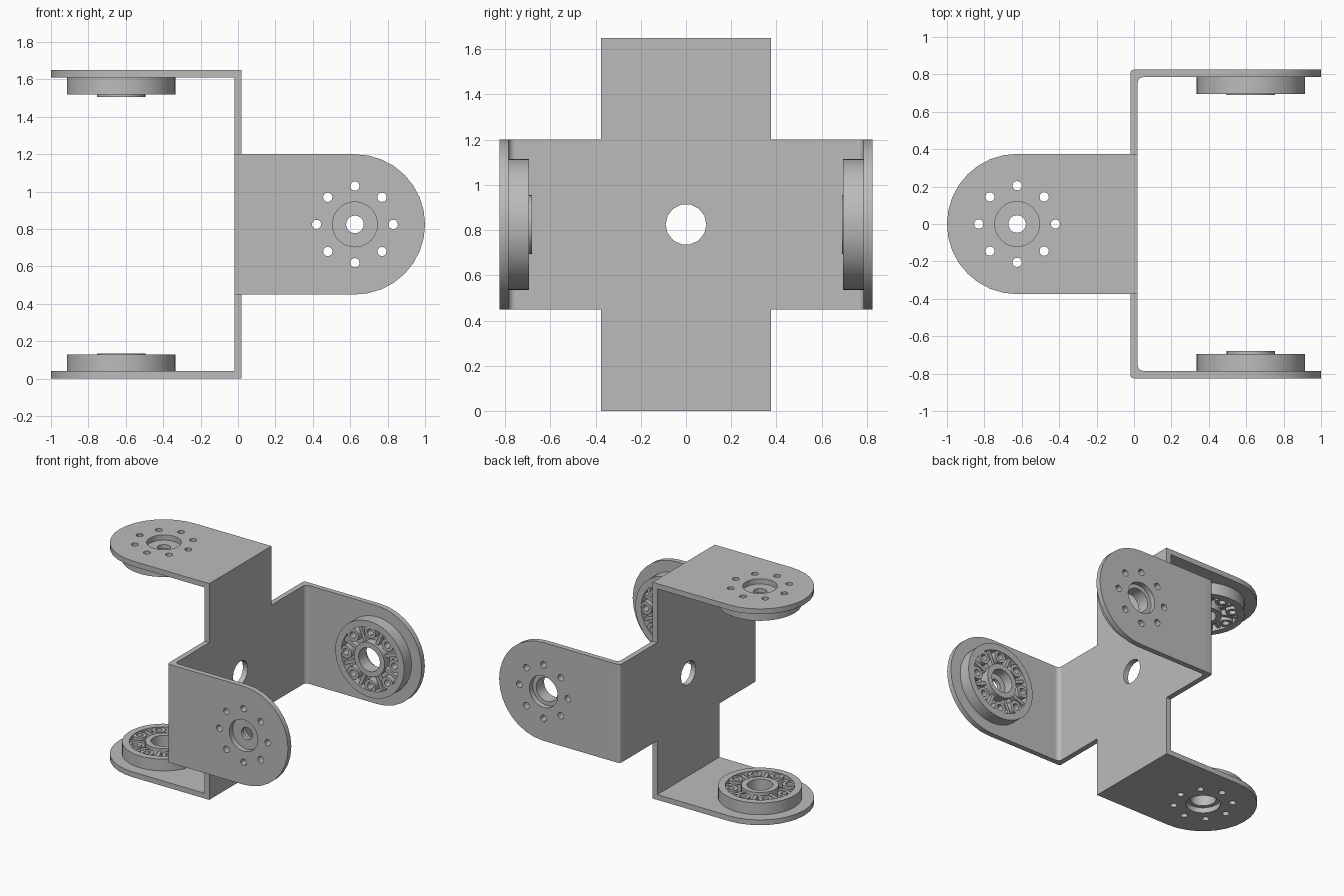
import bpy
import math
from mathutils import Matrix, Vector

old = bpy.data.objects.get("Cube")
if old:
    bpy.data.objects.remove(old, do_unlink=True)

grey = bpy.data.materials.new("plain_grey")
grey.use_nodes = True
GREY = (0.5, 0.5, 0.5, 1)
grey.diffuse_color = GREY
grey.node_tree.nodes["Principled BSDF"].inputs["Base Color"].default_value = GREY

HALF = 0.825     # half of the bracket span
WIDE = 0.375     # half width of every arm
T = 0.04         # sheet thickness
REACH = 0.625    # pivot distance from the plate


def arc(x, y, r, start=0, end=360, n=32):
    """Points along an arc; a full turn leaves out the repeated point."""
    full = abs(end - start) == 360
    steps = n if full else n + 1
    angles = [math.radians(start + (end - start) * i / n) for i in range(steps)]
    return [(x + r * math.cos(a), y + r * math.sin(a)) for a in angles]


def frame(origin, x, y):
    """Placement matrix from an origin and two axes."""
    x, y = Vector(x), Vector(y)
    m = Matrix((x, y, x.cross(y))).transposed().to_4x4()
    m.translation = origin
    return m


def sheet(name, loops, low, high, place):
    """Fill closed loops (inner ones become holes) and extrude from low to high."""
    curve = bpy.data.curves.new(name, 'CURVE')
    curve.dimensions = '2D'
    curve.fill_mode = 'BOTH'
    curve.extrude = (high - low) / 2
    for pts in loops:
        s = curve.splines.new('POLY')
        s.points.add(len(pts) - 1)
        for p, (x, y) in zip(s.points, pts):
            p.co = (x, y, 0, 1)
        s.use_cyclic_u = True
    temp = bpy.data.objects.new(name, curve)
    bpy.context.collection.objects.link(temp)
    bpy.context.view_layer.update()
    deps = bpy.context.evaluated_depsgraph_get()
    mesh = bpy.data.meshes.new_from_object(temp.evaluated_get(deps))
    bpy.data.objects.remove(temp, do_unlink=True)
    mesh.transform(place @ Matrix.Translation((0, 0, (low + high) / 2)))
    mesh.materials.clear()
    mesh.materials.append(grey)
    obj = bpy.data.objects.new(name, mesh)
    bpy.context.collection.objects.link(obj)
    # Weld the caps to the walls, then smooth with sharp edges kept
    bpy.ops.object.select_all(action='DESELECT')
    obj.select_set(True)
    bpy.context.view_layer.objects.active = obj
    bpy.ops.object.mode_set(mode='EDIT')
    bpy.ops.mesh.select_all(action='SELECT')
    bpy.ops.mesh.remove_doubles(threshold=0.0002)
    bpy.ops.mesh.normals_make_consistent(inside=False)
    bpy.ops.object.mode_set(mode='OBJECT')
    bpy.ops.object.shade_smooth_by_angle(angle=math.radians(30))
    return obj


def spots(radius, n=12):
    """Eight circles around the pivot."""
    ring = arc(REACH, 0, 0.205, n=8)
    return [arc(x, y, radius, n=n) for x, y in ring]


def pivot(r, n=32):
    return arc(REACH, 0, r, n=n)


def arm(name, place, start, stepped):
    """Rounded arm with a round horn on its inner face."""
    outline = [(start, -WIDE)] + arc(REACH, 0, WIDE, -90, 90, 16) + [(start, WIDE)]
    sheet(name + "_arm", [outline, pivot(0.12)] + spots(0.025), 0, T, place)
    # Horn: rim, floor, screw bosses, ribs and hub
    sheet(name + "_horn_rim", [pivot(0.29, 48), pivot(0.24, 48)], T, 0.13, place)
    sheet(name + "_horn_floor", [pivot(0.245), pivot(0.125)] + spots(0.025), T, 0.075, place)
    sheet(name + "_horn_bosses", spots(0.048, 16) + spots(0.025), 0.07, 0.125, place)
    ribs = []
    for i in range(8):
        a = math.radians(45 * i + 22.5)
        c, s = math.cos(a), math.sin(a)
        box = [(0.12, -0.012), (0.242, -0.012), (0.242, 0.012), (0.12, 0.012)]
        ribs.append([(REACH + x * c - y * s, x * s + y * c) for x, y in box])
    sheet(name + "_horn_ribs", ribs, 0.07, 0.115, place)
    top = 0.145 if stepped else 0.135
    sheet(name + "_hub", [pivot(0.13), pivot(0.09)], T, top, place)
    if stepped:
        sheet(name + "_hub_web", [pivot(0.095), pivot(0.047, 20)], T, 0.07, place)


# Cross-shaped centre plate with a round hole
S, Z = HALF - 0.07, HALF - T
cross = [(WIDE, -Z), (WIDE, -WIDE), (S, -WIDE), (S, WIDE), (WIDE, WIDE), (WIDE, Z)]
cross += [(-x, -y) for x, y in cross]
sheet("centre_plate", [cross, arc(0, 0, 0.09, n=14)], -T / 2, T / 2,
      frame((0, 0, HALF), (0, 1, 0), (0, 0, 1)))

# Side arms with rounded bends, pointing to +x
BEND = 0.05
for name, side in (("front", -1), ("back", 1)):
    origin, inward = (0, side * HALF, HALF), (0, -side, 0)
    # v axis is chosen so that the extrusion points inward
    v = Vector(inward).cross(Vector((1, 0, 0)))
    arm(name, frame(origin, (1, 0, 0), v), BEND, side < 0)
    bend = [(BEND, 0)] + arc(0, 0.02, 0.02, 270, 180, 5) + [(-0.02, 0.07), (0.02, 0.07)]
    bend += arc(BEND, 0.07, 0.03, 180, 270, 6) + [(BEND, T)]
    sheet(name + "_bend", [bend], -WIDE, WIDE, frame(origin, (1, 0, 0), inward))

# Upper and lower arms with square corners, pointing to -x
for name, z, inward in (("upper", 2 * HALF, -1), ("lower", 0, 1)):
    v = Vector((0, 0, inward)).cross(Vector((-1, 0, 0)))
    arm(name, frame((0, 0, z), (-1, 0, 0), v), -T / 2, inward < 0)
